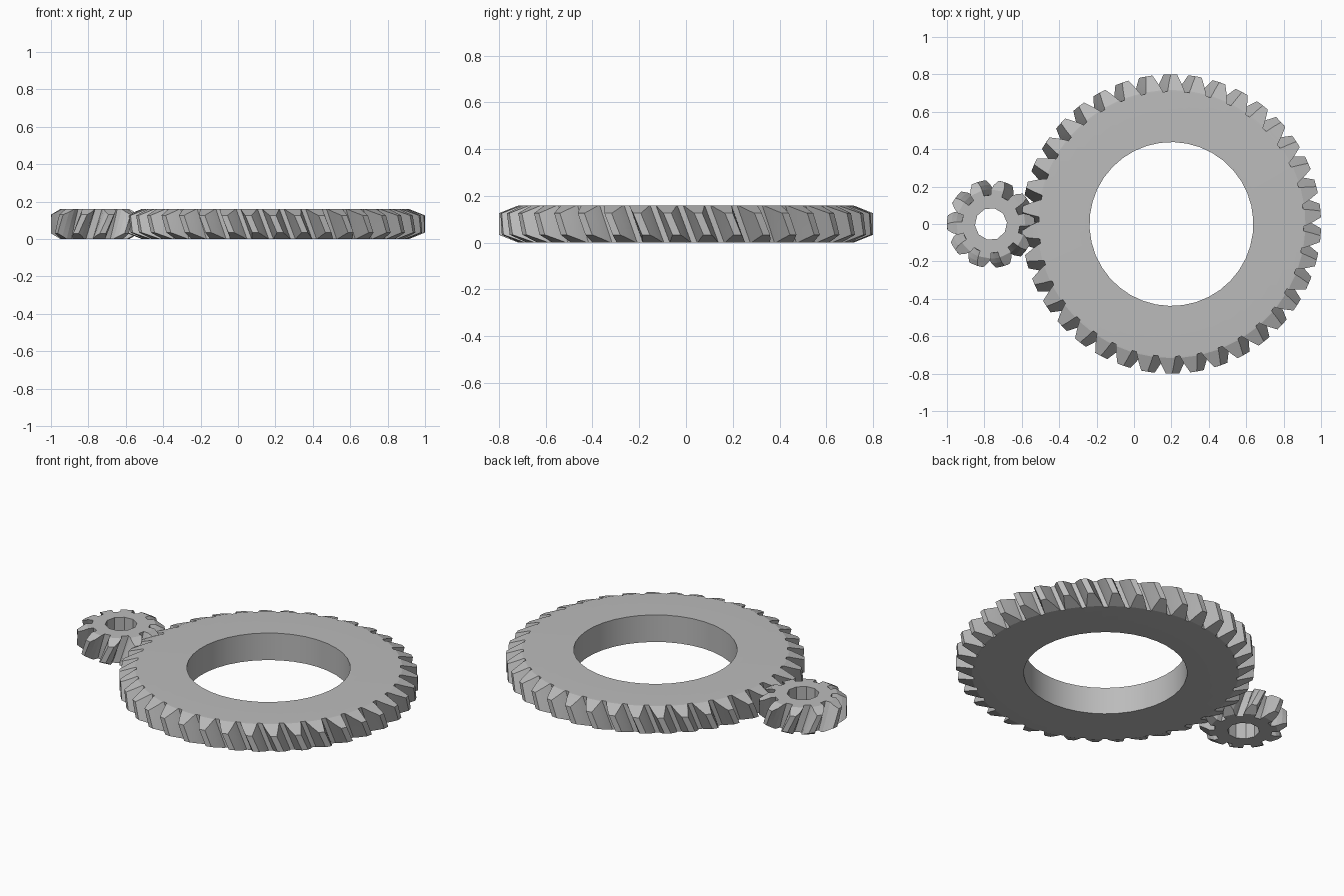
import bpy, bmesh
from math import sin, cos, radians, tau

HEIGHT = 0.16
PHASE_Z = 0.14      # height at which the tooth phase is given

cube = bpy.data.objects.get("Cube")
if cube:
    bpy.data.objects.remove(cube)

steel = bpy.data.materials.new("grey_steel")
steel.use_nodes = True
GREY = (0.5, 0.5, 0.5, 1)
steel.diffuse_color = GREY
steel.node_tree.nodes["Principled BSDF"].inputs["Base Color"].default_value = GREY


def helical_gear(name, x, teeth, bore, chamfer_r, slope, profile, phase, twist):
    """profile: (radius, half tooth width) rows from root to tip."""
    bm = bmesh.new()
    levels = 3

    def vert(r, angle, z):
        return bm.verts.new((r * cos(angle), r * sin(angle), z))

    def column(r, offset, centre):
        # one helical edge line of a tooth, bottom to top
        drop = max(0, r - chamfer_r) * slope
        line = []
        for k in range(levels + 1):
            z = drop + (HEIGHT - 2 * drop) * k / levels
            line.append(vert(r, centre + offset + twist * (z - PHASE_Z), z))
        return line

    def wall(a, b):
        for k in range(len(a) - 1):
            bm.faces.new((a[k], b[k], b[k + 1], a[k + 1]))

    right, left, hole = [], [], []
    for i in range(teeth):
        c = phase + tau * i / teeth
        right.append([column(r, -w / r, c) for r, w in profile])
        left.append([column(r, w / r, c) for r, w in profile])
        hole.append([vert(bore, c, 0), vert(bore, c, HEIGHT)])

    for i in range(teeth):
        j = (i + 1) % teeth
        R, L = right[i], left[i]
        # flanks, tip, valley and bore
        for a in range(len(profile) - 1):
            wall(R[a], R[a + 1])
            wall(L[a + 1], L[a])
        wall(R[-1], L[-1])
        wall(L[0], right[j][0])
        wall(hole[j], hole[i])
        # end faces: ring and bevelled tooth ends
        for e in (0, -1):
            bm.faces.new((hole[i][e], R[0][e], L[0][e]))
            bm.faces.new((hole[i][e], L[0][e], right[j][0][e], hole[j][e]))
            for a in range(len(profile) - 1):
                bm.faces.new((R[a][e], R[a + 1][e], L[a + 1][e], L[a][e]))

    bmesh.ops.recalc_face_normals(bm, faces=bm.faces)
    mesh = bpy.data.meshes.new(name)
    bm.to_mesh(mesh)
    bm.free()
    mesh.materials.append(steel)
    obj = bpy.data.objects.new(name, mesh)
    obj.location.x = x
    bpy.context.collection.objects.link(obj)
    bpy.ops.object.select_all(action='DESELECT')
    obj.select_set(True)
    bpy.context.view_layer.objects.active = obj
    bpy.ops.object.shade_smooth_by_angle(angle=radians(11))
    return obj


# Large ring gear, then the small pinion with the opposite helix
helical_gear("ring_gear", 0.2, 38, 0.438, 0.715, 0.4,
             [(0.708, 0.046), (0.717, 0.044), (0.755, 0.033), (0.8, 0.017)],
             radians(88.6), -0.53)
helical_gear("pinion_gear", -0.765, 10, 0.086, 0.185, 0.6,
             [(0.155, 0.03), (0.185, 0.034), (0.21, 0.029), (0.235, 0.016)],
             radians(5), 2.0)
